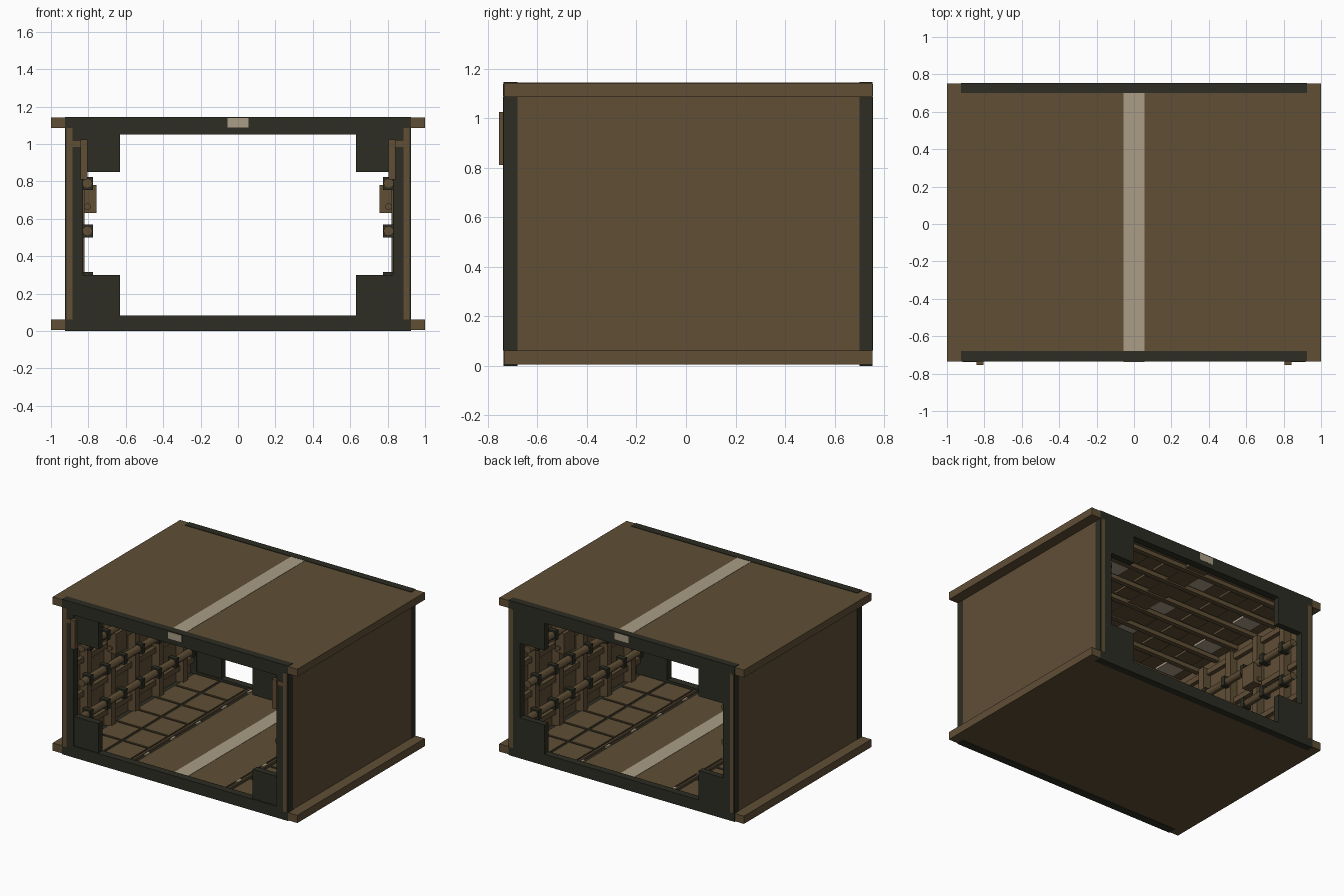
import bpy, math
from mathutils import Matrix, Vector

cube = bpy.data.objects.get("Cube")
if cube:
    bpy.data.objects.remove(cube, do_unlink=True)


def material(name, rgb):
    m = bpy.data.materials.new(name)
    m.use_nodes = True
    col = (*rgb, 1)
    m.diffuse_color = col
    b = m.node_tree.nodes["Principled BSDF"]
    b.inputs["Base Color"].default_value = col
    b.inputs["Roughness"].default_value = 0.8
    return m


BROWN = material("brown panel", (0.115, 0.077, 0.036))
DARK = material("dark olive frame", (0.026, 0.026, 0.017))
PALE = material("pale strip", (0.40, 0.34, 0.24))


def finish(name, verts, faces, mat):
    me = bpy.data.meshes.new(name)
    me.from_pydata(verts, [], faces)
    me.materials.append(mat)
    ob = bpy.data.objects.new(name, me)
    bpy.context.collection.objects.link(ob)
    return ob


def boxes(name, spans, mat):
    """One object from boxes given as (x0, x1, y0, y1, z0, z1)."""
    verts, faces = [], []
    for x0, x1, y0, y1, z0, z1 in spans:
        n = len(verts)
        verts += [(x, y, z) for x in sorted((x0, x1)) for y in (y0, y1) for z in (z0, z1)]
        for f in ((0, 1, 3, 2), (4, 6, 7, 5), (0, 4, 5, 1), (2, 3, 7, 6), (0, 2, 6, 4), (1, 5, 7, 3)):
            faces.append([n + i for i in f])
    return finish(name, verts, faces, mat)


def pipe(name, x, z, r, y0, y1, mat, sides=12):
    verts = []
    for y in (y0, y1):
        for i in range(sides):
            a = math.tau * i / sides
            verts.append((x + r * math.cos(a), y, z + r * math.sin(a)))
    faces = [(i, i + sides, (i + 1) % sides + sides, (i + 1) % sides) for i in range(sides)]
    faces += [list(range(sides)), list(range(2 * sides - 1, sides - 1, -1))]
    ob = finish(name, verts, faces, mat)
    bpy.ops.object.select_all(action="DESELECT")
    ob.select_set(True)
    bpy.context.view_layer.objects.active = ob
    bpy.ops.object.shade_smooth_by_angle()
    return ob


FRONT, BACK = -0.735, 0.752
SIDES = ((1, "left"), (-1, "right"))

# Outer shell: slabs and walls
boxes("floor_slab", [(-1, 1, FRONT, BACK, 0.005, 0.062)], BROWN)
boxes("roof_slab", [(-1, 1, FRONT, BACK, 1.086, 1.141)], BROWN)
for s, side in SIDES:
    boxes(side + "_wall", [(s * 0.88, s * 0.922, -0.69, 0.71, 0.06, 1.088)], BROWN)
    boxes(side + "_end_trim", [(s * 0.886, s * 0.918, FRONT - 0.003, FRONT + 0.02, 0.062, 1.086),
                               (s * 0.886, s * 0.918, BACK - 0.02, BACK + 0.002, 0.062, 1.086)], BROWN)

# Pale centre strips on the roof and the floor
boxes("roof_strip", [(-0.056, 0.056, -0.68, 0.704, 1.13, 1.143)], PALE)
boxes("floor_strip", [(-0.056, 0.056, -0.68, 0.704, 0.06, 0.072)], PALE)
boxes("strip_ends", [(-0.056, 0.056, FRONT - 0.003, FRONT + 0.01, 1.088, 1.138),
                     (-0.056, 0.056, BACK - 0.01, BACK + 0.002, 1.088, 1.138)], PALE)

# End frames with square corner gussets
for name, y0, y1 in (("front", FRONT - 0.001, -0.68), ("back", 0.70, BACK + 0.001)):
    spans = [(-0.925, 0.925, y0, y1, 0, 0.084), (-0.925, 0.925, y0, y1, 1.052, 1.145)]
    for s, _ in SIDES:
        spans.append((s * 0.83, s * 0.925, y0, y1, 0.084, 1.052))
        for z0, z1 in ((0.084, 0.30), (0.85, 1.052)):
            spans.append((s * 0.63, s * 0.83, y0 + 0.008, y1, z0, z1))
    boxes(name + "_frame", spans, DARK)

# Floor: centre deck, side rails and rows of tiles over a dark base
boxes("floor_base", [(-0.88, 0.88, -0.68, 0.70, 0.06, 0.064)], DARK)
boxes("centre_deck", [(-0.36, 0.36, -0.68, 0.70, 0.062, 0.070)], BROWN)
rows, gap = 6, 0.02
step = 1.38 / rows
for s, side in SIDES:
    tiles = []
    for j in range(rows):
        y = -0.68 + j * step
        for x0, x1 in ((0.42, 0.62), (0.64, 0.84)):
            tiles.append((s * x0, s * x1, y + gap / 2, y + step - gap / 2, 0.062, 0.072))
    boxes(side + "_floor_tiles", tiles, BROWN)
    boxes(side + "_floor_rail", [(s * 0.385, s * 0.40, -0.68, 0.70, 0.062, 0.078)], BROWN)
    boxes(side + "_floor_lamps", [(s * 0.365, s * 0.382, -0.55 + 0.3 * j, -0.50 + 0.3 * j, 0.062, 0.075)
                                  for j in range(5)], PALE)

# Ceiling: cross beams, recessed panels and scattered lamps
beams = [(-0.88, 0.88, -0.60 + 0.2 * j, -0.565 + 0.2 * j, 1.055, 1.088) for j in range(7)]
boxes("ceiling_beams", beams, BROWN)
boxes("ceiling_spine", [(-0.08, 0.08, -0.68, 0.70, 1.066, 1.088)], BROWN)
panels, lamps = [], []
for j in range(6):
    for i in range(6):
        x, y = -0.72 + i * 0.288, -0.4825 + j * 0.2
        span = (x - 0.075, x + 0.075, y - 0.06, y + 0.06, 1.07, 1.088)
        (lamps if (i + 2 * j) % 4 == 0 else panels).append(span)
boxes("ceiling_panels", panels, BROWN)
boxes("ceiling_lamps", lamps, PALE)

# Side wall fittings: ribs, cross rails, pipes, clamps and control boxes
for s, side in SIDES:
    posts = [-0.56 + 0.28 * j for j in range(5)]
    boxes(side + "_wall_ribs", [(s * 0.82, s * 0.882, y - 0.025, y + 0.025, 0.064, 1.03)
                                for y in posts], BROWN)
    boxes(side + "_wall_rails", [(s * 0.85, s * 0.882, -0.68, 0.70, z - 0.02, z + 0.02)
                                 for z in (0.17, 0.41, 0.66, 1.0)], BROWN)
    clamps = []
    for k, z in enumerate((0.28, 0.535, 0.79)):
        pipe(f"{side}_pipe_{k + 1}", s * 0.805, z, 0.027, -0.68, 0.70, BROWN)
        for j in range(7):
            y = -0.60 + 0.2 * j
            clamps.append((s * 0.774, s * 0.84, y - 0.018, y + 0.018, z - 0.035, z + 0.035))
    boxes(side + "_pipe_clamps", clamps, DARK)
    boxes(side + "_control_boxes", [(s * 0.757, s * 0.83, y - 0.06, y + 0.06, 0.63, 0.78)
                                    for y in (-0.28, 0.28)], BROWN)
    for y in (-0.28, 0.28):
        pipe(side + "_box_knob", s * 0.805, 0.665, 0.018, y - 0.07, y + 0.07, BROWN)
    # Plate and bracket on the front frame
    boxes(side + "_front_plate", [(s * 0.805, s * 0.842, -0.755, -0.72, 0.81, 1.025),
                                  (s * 0.84, s * 0.89, -0.739, -0.72, 0.985, 1.015)], BROWN)
